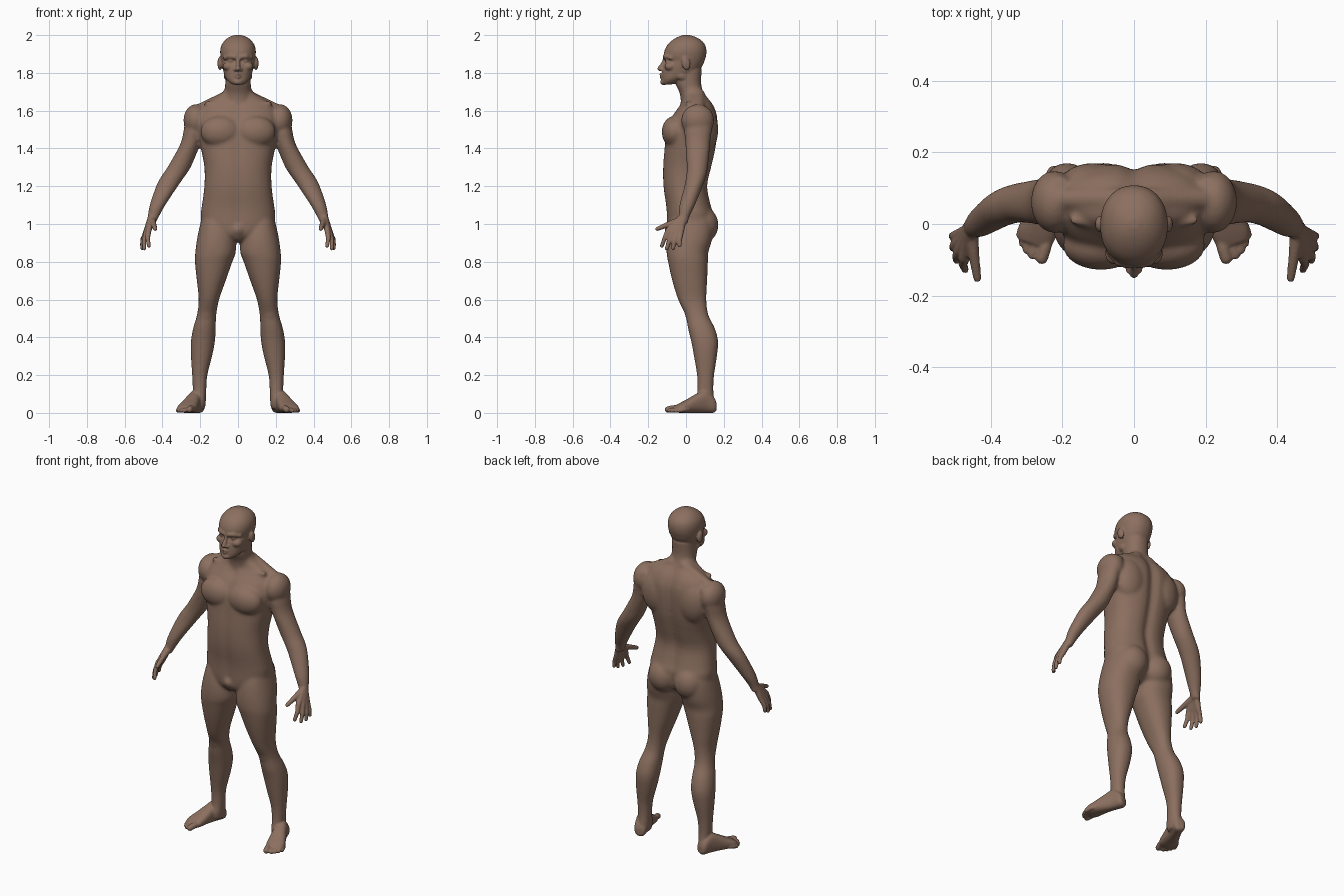
import bpy, bmesh, math
from mathutils import Vector, Matrix

SPHERE = []
for i in range(70):
    h = 1 - 2 * (i + 0.5) / 70
    r = math.sqrt(1 - h * h)
    SPHERE.append(Vector((r * math.cos(i * 2.39996), r * math.sin(i * 2.39996), h)))


def catmull(a, b, c, d, t):
    return [0.5 * (2 * q + (s - p) * t + (2 * p - 5 * q + 4 * s - u) * t * t
                   + (3 * q - p - 3 * s + u) * t ** 3) for p, q, s, u in zip(a, b, c, d)]


def loft(bm, rows, power=2.2, matrix=Matrix(), groove=0.0, n=40, sub=4):
    """Closed skin through rows of (height, x0, x1, y0, y1)."""
    fine = []
    for i in range(len(rows) - 1):
        a, d = rows[max(i - 1, 0)], rows[min(i + 2, len(rows) - 1)]
        fine += [catmull(a, rows[i], rows[i + 1], d, k / sub) for k in range(sub)]
    fine.append(rows[-1])
    rings = []
    for z, x0, x1, y0, y1 in fine:
        ring = []
        for k in range(n):
            c, s = math.cos(2 * math.pi * k / n), math.sin(2 * math.pi * k / n)
            x = (x0 + x1) / 2 + (x1 - x0) / 2 * math.copysign(abs(c) ** (2 / power), c)
            y = (y0 + y1) / 2 + (y1 - y0) / 2 * math.copysign(abs(s) ** (2 / power), s)
            dent = groove * math.exp(-(x / 0.03) ** 2)
            y += -dent if s > 0 else dent * 0.35
            ring.append(bm.verts.new(matrix @ Vector((x, y, z))))
        rings.append(ring)
    for a, b in zip(rings, rings[1:]):
        for k in range(n):
            bm.faces.new((a[k], a[(k + 1) % n], b[(k + 1) % n], b[k]))
    bm.faces.new(rings[0][::-1])
    bm.faces.new(rings[-1])


def ball(bm, centre, radii, tilt=0.0):
    m = Matrix.Translation(centre) @ Matrix.Rotation(tilt, 4, 'X') @ Matrix.Diagonal((*radii, 1))
    bmesh.ops.create_icosphere(bm, subdivisions=3, radius=1, matrix=m)


def tube(bm, points, radii):
    """Chain of rounded tapered capsules."""
    pts = [Vector(p) for p in points]
    for p, q, a, b in zip(pts, pts[1:], radii, radii[1:]):
        vs = [bm.verts.new(p + d * a) for d in SPHERE] + [bm.verts.new(q + d * b) for d in SPHERE]
        bmesh.ops.convex_hull(bm, input=vs)
        loose = [v for v in vs if v.is_valid and not v.link_faces]
        bmesh.ops.delete(bm, geom=loose, context='VERTS')


def mirror(bm):
    geom = bmesh.ops.duplicate(bm, geom=bm.verts[:] + bm.edges[:] + bm.faces[:])["geom"]
    for g in geom:
        if isinstance(g, bmesh.types.BMVert):
            g.co.x *= -1
    bmesh.ops.reverse_faces(bm, faces=[g for g in geom if isinstance(g, bmesh.types.BMFace)])


def fuse(bm, name, voxel, rounds):
    """Merge all shells to one smooth skin and return its mesh."""
    mesh = bpy.data.meshes.new(name)
    bm.to_mesh(mesh)
    bm.free()
    ob = bpy.data.objects.new(name, mesh)
    bpy.context.collection.objects.link(ob)
    rm = ob.modifiers.new("fuse", 'REMESH')
    rm.mode, rm.voxel_size, rm.use_smooth_shade = 'VOXEL', voxel, True
    sm = ob.modifiers.new("relax", 'SMOOTH')
    sm.factor, sm.iterations = 0.5, rounds
    bpy.context.view_layer.update()
    dg = bpy.context.evaluated_depsgraph_get()
    out = bpy.data.meshes.new_from_object(ob.evaluated_get(dg))
    bpy.data.objects.remove(ob)
    return out


def sym(rows):
    return [(z, -w, w, f, b) for z, w, f, b in rows]


# ---- stage 1: limbs, torso and main muscles
bm = bmesh.new()
# leg
loft(bm, [(1.08, .05, .18, -.06, .11), (1.0, .03, .2, -.088, .14), (.92, .012, .217, -.102, .138),
          (.85, .012, .226, -.103, .118), (.8, .03, .228, -.095, .116), (.7, .065, .218, -.073, .112),
          (.6, .1, .208, -.042, .108), (.52, .115, .217, -.004, .118), (.45, .118, .237, .01, .152),
          (.38, .122, .249, .027, .17), (.3, .137, .249, .042, .164), (.2, .162, .243, .058, .149),
          (.12, .168, .239, .06, .145), (.06, .17, .237, .05, .152), (.02, .175, .23, .06, .15)])
ball(bm, (.168, .028, .53), (.036, .036, .045))
# arm
loft(bm, [(1.61, .17, .235, .03, .13), (1.57, .17, .27, .01, .145), (1.5, .185, .287, -.008, .138),
          (1.45, .193, .297, -.006, .13), (1.4, .208, .317, -.002, .126), (1.3, .25, .374, .004, .116),
          (1.25, .283, .408, .0, .106), (1.2, .318, .434, -.009, .088), (1.1, .384, .468, -.035, .048),
          (1.04, .417, .479, -.04, .019), (1.0, .438, .486, -.05, .01)], 2.0)
ball(bm, (.223, .062, 1.55), (.066, .088, .085))
# chest, shoulder blade, buttock, trapezius, collar bone
ball(bm, (.092, -.06, 1.488), (.108, .069, .085))
ball(bm, (.115, .1, 1.5), (.1, .071, .13))
ball(bm, (.085, .082, .995), (.092, .09, .1))
tube(bm, [(.04, .07, 1.685), (.19, .07, 1.612)], (.032, .032))
tube(bm, [(.025, -.022, 1.625), (.17, .01, 1.64)], (.013, .012))
mirror(bm)
# torso
loft(bm, sym([(.905, .05, -.06, .08), (.94, .12, -.095, .13), (.99, .185, -.102, .145),
              (1.05, .197, -.104, .15), (1.1, .191, -.108, .135), (1.2, .178, -.122, .117),
              (1.3, .178, -.124, .138), (1.4, .196, -.116, .16), (1.5, .212, -.105, .17),
              (1.57, .212, -.075, .168), (1.62, .19, -.04, .152), (1.655, .15, -.02, .13),
              (1.69, .09, -.02, .102), (1.72, .068, -.028, .085)]), 2.4, groove=.02)
tube(bm, [(0, -.08, .97), (0, -.062, .938)], (.034, .03))
# neck
loft(bm, sym([(1.6, .08, -.03, .12), (1.66, .075, -.028, .11), (1.7, .07, -.036, .09),
              (1.75, .068, -.058, .08), (1.83, .068, -.06, .085)]))
bmesh.ops.recalc_face_normals(bm, faces=bm.faces[:])
base = fuse(bm, "base", .008, 9)

# ---- stage 2: hands, feet and head with finer detail
bm = bmesh.new()
# hand
wrist = (.455, -.014, 1.04)
for knuckle, tip in [((.473, -.094, .965), (.472, -.128, .884)), ((.486, -.073, .953), (.496, -.102, .87)),
                     ((.49, -.05, .949), (.506, -.068, .871)), ((.487, -.027, .955), (.509, -.034, .886))]:
    mid = Vector(knuckle).lerp(Vector(tip), .5) + Vector((.006, -.002, 0))
    tube(bm, [wrist, knuckle, mid, tip], (.021, .0155, .0125, .0105))
tube(bm, [(.456, -.03, 1.02), (.447, -.092, .998), (.438, -.152, .974)], (.021, .0155, .0115))
# foot
frame = Matrix(((.954, 0, .3, .203), (.3, 0, -.954, .158), (0, 1, 0, 0), (0, 0, 0, 1)))
loft(bm, [(0, -.02, .02, .012, .05), (.015, -.034, .034, 0, .085), (.06, -.036, .038, 0, .12),
          (.11, -.036, .046, 0, .1), (.16, -.041, .056, 0, .072), (.2, -.043, .061, 0, .052),
          (.228, -.032, .052, .004, .036)], 2.4, frame)
for side, reach, r in [(-.024, .258, .0175), (.004, .258, .0125), (.023, .249, .012),
                       (.04, .234, .0115), (.054, .215, .0115)]:
    tube(bm, [frame @ Vector((side * .9, r + .008, .17)), frame @ Vector((side, r + .006, reach - .025)),
              frame @ Vector((side, r, reach))], (r, r, r))
# ear, brow, eye, cheek, nostril, jaw corner
ball(bm, (.096, .0, 1.85), (.013, .023, .036), .2)
tube(bm, [(.014, -.112, 1.884), (.042, -.106, 1.888), (.068, -.078, 1.88)], (.013, .013, .012))
ball(bm, (.038, -.097, 1.864), (.016, .014, .011))
ball(bm, (.052, -.082, 1.834), (.029, .032, .024))
ball(bm, (.014, -.127, 1.817), (.01, .012, .009))
ball(bm, (.056, -.025, 1.785), (.02, .035, .024), -.4)
# lips
tube(bm, [(0, -.133, 1.793), (.024, -.117, 1.787)], (.008, .004))
tube(bm, [(0, -.132, 1.777), (.022, -.117, 1.783)], (.008, .004))
mirror(bm)
# nose and chin
tube(bm, [(0, -.108, 1.88), (0, -.122, 1.85), (0, -.139, 1.822)], (.011, .01, .013))
ball(bm, (0, -.117, 1.752), (.026, .02, .017))
# skull
loft(bm, sym([(1.738, .028, -.118, -.08), (1.75, .046, -.126, -.04), (1.77, .063, -.127, 0),
              (1.8, .075, -.126, .06), (1.84, .084, -.118, .088), (1.864, .088, -.106, .098),
              (1.89, .093, -.117, .106), (1.92, .094, -.113, .108), (1.95, .086, -.097, .1),
              (1.975, .067, -.07, .078), (1.992, .042, -.04, .046), (2.001, .014, -.012, .015)]), 2.15)
bmesh.ops.recalc_face_normals(bm, faces=bm.faces[:])
bm.from_mesh(base)
skin = fuse(bm, "figure", .005, 4)
bpy.data.meshes.remove(base)

body = bpy.data.objects.new("human_figure", skin)
bpy.context.collection.objects.link(body)
for p in skin.polygons:
    p.use_smooth = True
mat = bpy.data.materials.new("skin_brown")
mat.diffuse_color = (.26, .16, .115, 1)
skin.materials.clear()
skin.materials.append(mat)
